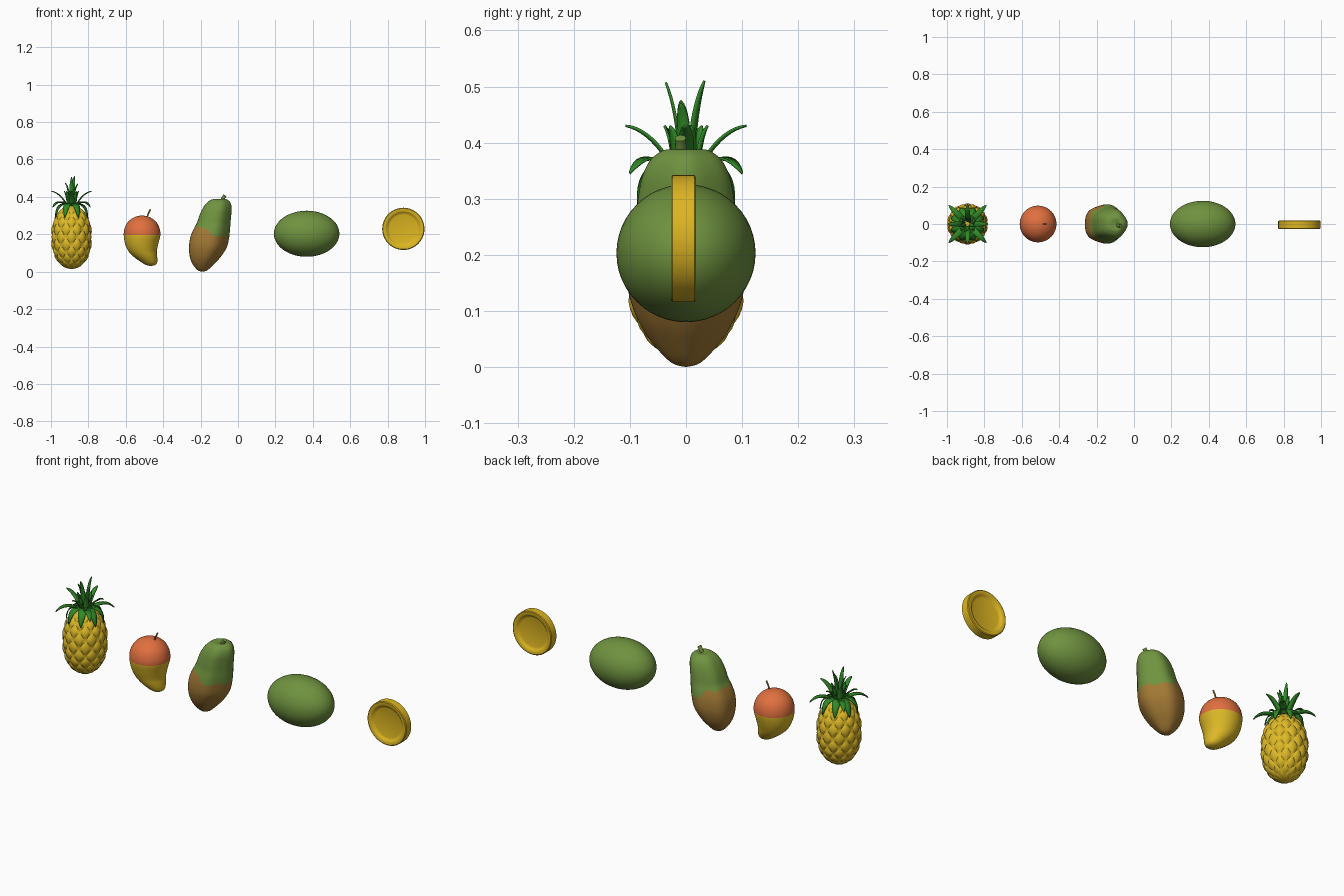
import bpy, bmesh, math
from mathutils import Vector

cube = bpy.data.objects.get("Cube")
if cube:
    bpy.data.objects.remove(cube, do_unlink=True)


def material(name, rgb):
    m = bpy.data.materials.new(name)
    m.use_nodes = True
    m.diffuse_color = (*rgb, 1)
    m.node_tree.nodes["Principled BSDF"].inputs["Base Color"].default_value = (*rgb, 1)
    return m


yellow = material("ripe yellow", (0.72, 0.48, 0.02))
gold = material("coin gold", (0.72, 0.46, 0.015))
orange = material("blush orange", (0.75, 0.16, 0.05))
green = material("skin green", (0.16, 0.29, 0.05))
brown = material("ripe brown", (0.36, 0.19, 0.035))
leaf_green = material("leaf green", (0.03, 0.25, 0.02))


def finish(name, bm, mats, angle=40):
    bmesh.ops.remove_doubles(bm, verts=bm.verts, dist=1e-5)
    bmesh.ops.recalc_face_normals(bm, faces=bm.faces)
    mesh = bpy.data.meshes.new(name)
    bm.to_mesh(mesh)
    bm.free()
    for m in mats:
        mesh.materials.append(m)
    for p in mesh.polygons:
        p.use_smooth = True
    mesh.set_sharp_from_angle(angle=math.radians(angle))
    ob = bpy.data.objects.new(name, mesh)
    bpy.context.collection.objects.link(ob)
    return ob


def refine(points, steps):
    """Catmull-Rom through the given rings."""
    pts = [Vector(p) for p in points]
    pts = [pts[0]] + pts + [pts[-1]]
    out = []
    for a, b, c, d in zip(pts, pts[1:], pts[2:], pts[3:]):
        for k in range(steps):
            t = k / steps
            out.append(0.5 * (2 * b + (c - a) * t + (2 * a - 5 * b + 4 * c - d) * t * t
                              + (3 * b - a - 3 * c + d) * t ** 3))
    return out + [pts[-1]]


def loft(name, rings, mats, steps=1, seg=48, lobes=0.0, rule=None, angle=40):
    """Rings are (height, centre x, radius)."""
    bm = bmesh.new()
    rows = []
    for z, x, r in refine(rings, steps):
        row = []
        for i in range(seg):
            a = math.tau * i / seg
            rr = max(r, 0) * (1 + lobes * math.cos(5 * a))
            row.append(bm.verts.new((x + rr * math.cos(a), rr * math.sin(a), z)))
        rows.append((x, row))
    for (x, lo), (_, hi) in zip(rows, rows[1:]):
        for i in range(seg):
            j = (i + 1) % seg
            f = bm.faces.new((lo[i], lo[j], hi[j], hi[i]))
            if rule:
                c = f.calc_center_median()
                f.material_index = rule(c.z, math.atan2(c.y, c.x - x))
    return finish(name, bm, mats, angle)


def tube(name, path, radius, mat):
    """Short stalk with a flat end."""
    curve = bpy.data.curves.new(name, "CURVE")
    curve.dimensions = "3D"
    curve.bevel_depth = radius
    curve.use_fill_caps = True
    sp = curve.splines.new("POLY")
    sp.points.add(len(path) - 1)
    for p, co in zip(sp.points, path):
        p.co = (*co, 1)
    curve.materials.append(mat)
    ob = bpy.data.objects.new(name, curve)
    bpy.context.collection.objects.link(ob)


# Pineapple body: diagonal lattice of pillowed diamonds
PX = -0.89
AROUND, HALF_ROWS, S = 10, 12, 6
cols, last = AROUND * S, HALF_ROWS * S
bm = bmesh.new()
grid = []
for j in range(last + 1):
    u = -math.cos(math.pi * (0.02 + 0.96 * j / last))
    base = 0.101 * math.sqrt(1 - abs(u) ** 2.4)
    row = []
    for i in range(cols):
        p, q = (i + 0.5 * (j % 2)) / S, j / (2 * S)
        pillow = 1.0
        for v in (p + q, p - q):
            pillow *= 1 - abs(2 * ((v + 1e-6) % 1) - 1) ** 3
        r = base * (1 + 0.085 * pillow)
        a = math.tau * p / AROUND
        row.append(bm.verts.new((PX + r * math.cos(a), r * math.sin(a), 0.185 + 0.17 * u)))
    grid.append(row)
for j in range(last - 1):
    for i in range(cols):
        right = (i + j % 2) % cols
        bm.faces.new((grid[j][i], grid[j + 1][right], grid[j + 2][i], grid[j + 1][right - 1]))
for edge, inner in ((0, 1), (last, last - 1)):
    for i in range(cols):
        bm.faces.new((grid[edge][i], grid[edge][(i + 1) % cols], grid[inner][i]))
    bm.faces.new(grid[edge])
finish("pineapple_body", bm, [yellow], 35)


# Pineapple crown: curved, creased leaves, paths given as (radius, height)
def leaf(name, angle, start, bend, tip, width):
    bm = bmesh.new()
    a = math.radians(angle)
    out, side = Vector((math.cos(a), math.sin(a), 0)), Vector((-math.sin(a), math.cos(a), 0))
    rows, n = [], 10
    for k in range(n + 1):
        t = k / n
        r, z = ((1 - t) ** 2 * s + 2 * t * (1 - t) * b + t * t * e
                for s, b, e in zip(start, bend, tip))
        w = width * (0.7 + 1.1 * t) * (1 - t) ** 0.8 + 0.001
        mid = Vector((PX, 0, z)) + out * r
        lift = (Vector((0, 0, 1)) - out * 0.6) * w * 0.25
        rows.append([bm.verts.new(p) for p in (mid - side * w + lift, mid, mid + side * w + lift)])
    for lo, hi in zip(rows, rows[1:]):
        for i in range(2):
            bm.faces.new((lo[i], lo[i + 1], hi[i + 1], hi[i]))
    ob = finish(name, bm, [leaf_green], 60)
    mod = ob.modifiers.new("thickness", "SOLIDIFY")
    mod.thickness = 0.004
    mod.offset = 0


leaf_rings = [
    ("collar_leaf", 8, 22.5, (0.02, 0.36), (0.09, 0.365), (0.092, 0.29), 0.024),
    ("drooping_leaf", 4, 45, (0.02, 0.345), (0.10, 0.395), (0.142, 0.345), 0.019),
    ("spreading_leaf", 4, 0, (0.02, 0.345), (0.06, 0.42), (0.108, 0.43), 0.017),
    ("inner_leaf", 6, 15, (0.022, 0.34), (0.025, 0.40), (0.04, 0.43), 0.015),
]
for name, count, offset, start, bend, tip, width in leaf_rings:
    for i in range(count):
        leaf(f"{name}_{i + 1}", offset + 360 * i / count, start, bend, tip, width)
for i, (angle, top) in enumerate(((270, 0.507), (65, 0.51), (195, 0.475), (345, 0.47))):
    leaf(f"upright_leaf_{i + 1}", angle, (0.012, 0.34), (0.012, 0.44), (0.036, top), 0.015)

# Mango with a blushed upper half
loft("mango", [(0.03, -0.467, 0), (0.036, -0.467, 0.024), (0.05, -0.474, 0.042),
               (0.08, -0.495, 0.063), (0.11, -0.51, 0.076), (0.15, -0.515, 0.089),
               (0.195, -0.513, 0.098), (0.23, -0.513, 0.094), (0.26, -0.513, 0.08),
               (0.283, -0.513, 0.056), (0.297, -0.513, 0.026), (0.3, -0.513, 0)],
     [yellow, orange], steps=4, rule=lambda z, a: int(z > 0.195))
tube("mango_stem", [(-0.488, 0, 0.285), (-0.479, 0, 0.312), (-0.468, 0, 0.334)], 0.004, brown)


# Papaya: leaning lobed pear, uneven colour border
def papaya_skin(z, a):
    border = 0.215 + 0.022 * math.tanh(5 * (-math.cos(a) - 0.1)) + 0.005 * math.sin(7 * a)
    return int(z > border)


loft("papaya", [(0, -0.19, 0), (0.008, -0.19, 0.026), (0.04, -0.187, 0.057),
                (0.08, -0.177, 0.083), (0.13, -0.164, 0.101), (0.18, -0.155, 0.104),
                (0.22, -0.145, 0.099), (0.26, -0.133, 0.09), (0.30, -0.124, 0.085),
                (0.34, -0.113, 0.077), (0.37, -0.105, 0.062), (0.387, -0.1, 0.038),
                (0.386, -0.092, 0.016), (0.38, -0.088, 0)],
     [brown, green], steps=5, seg=80, lobes=0.03, rule=papaya_skin)
tube("papaya_stem", [(-0.088, -0.008, 0.37), (-0.082, -0.009, 0.39), (-0.07, -0.01, 0.408)],
     0.01, green)

# Watermelon: ellipsoid lying along x
bpy.ops.mesh.primitive_uv_sphere_add(segments=48, ring_count=32, radius=1,
                                     location=(0.367, 0, 0.203), rotation=(0, math.pi / 2, 0))
melon = bpy.context.object
melon.name = "watermelon"
melon.scale = (0.123, 0.124, 0.175)
melon.data.materials.append(green)
bpy.ops.object.shade_smooth()

# Coin: thick disc with a dished recess on both faces
half = [(-0.0105, 0, 0), (-0.0105, 0, 0.076), (-0.013, 0, 0.084), (-0.0195, 0, 0.09),
        (-0.0225, 0, 0.095), (-0.0225, 0, 0.109), (-0.0195, 0, 0.113)]
coin = loft("coin", half + [(-z, x, r) for z, x, r in reversed(half)], [gold], seg=64, angle=35)
coin.rotation_euler = (math.pi / 2, 0, 0)
coin.location = (0.884, -0.0045, 0.229)
